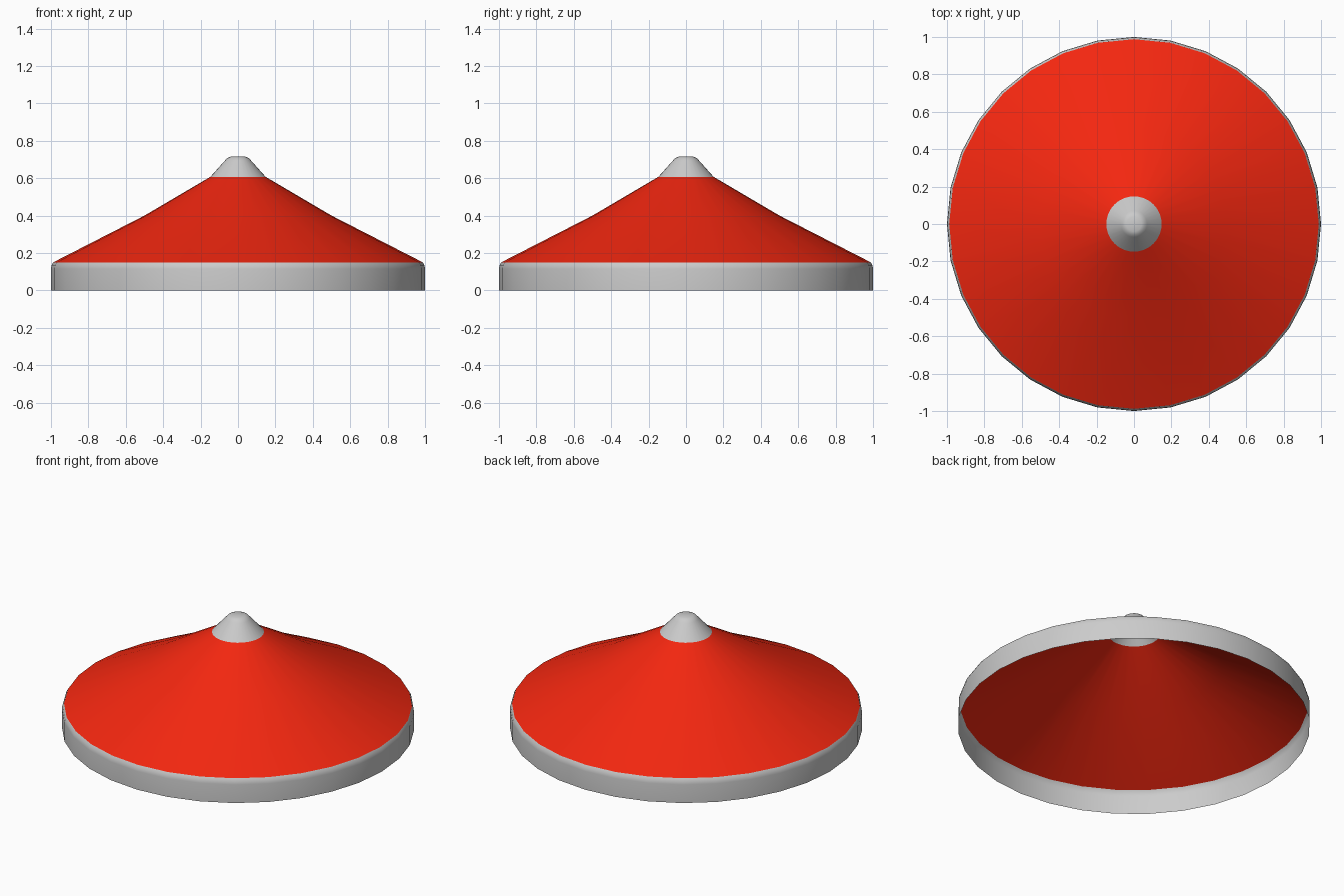
import bpy, bmesh
from math import pi, sin, cos

if "Cube" in bpy.data.objects:
    bpy.data.objects.remove(bpy.data.objects["Cube"])

SIDES = 32


def lathe(name, profile, color=None):
    """Revolve (radius, z) points around z as an open single-walled shell."""
    bm = bmesh.new()
    rings = []
    for r, z in profile:
        if r == 0:
            rings.append([bm.verts.new((0, 0, z))] * SIDES)
        else:
            rings.append([bm.verts.new((r * cos(2 * pi * i / SIDES),
                                        r * sin(2 * pi * i / SIDES), z))
                          for i in range(SIDES)])
    for low, high in zip(rings, rings[1:]):
        for i in range(SIDES):
            j = (i + 1) % SIDES
            corners = [low[i], low[j], high[j], high[i]]
            bm.faces.new(list(dict.fromkeys(corners)))
    for f in bm.faces:
        f.smooth = True
    mesh = bpy.data.meshes.new(name)
    bm.to_mesh(mesh)
    bm.free()
    obj = bpy.data.objects.new(name, mesh)
    bpy.context.collection.objects.link(obj)
    if color:
        mat = bpy.data.materials.new(name + "_paint")
        mat.diffuse_color = color
        mat.use_nodes = True
        mat.node_tree.nodes["Principled BSDF"].inputs["Base Color"].default_value = mat.diffuse_color
        mesh.materials.append(mat)
    return obj


# Upright band around the open bottom, with a slightly rolled-in top edge
lathe("rim_band", [(1, 0), (1, 0.115), (0.997, 0.135), (0.988, 0.15)])

# Slightly concave red cone
lathe("cone_shell", [(0.988, 0.15), (0.5, 0.4), (0.148, 0.607)],
      (0.9, 0.02, 0.005, 1))

# Small blunt cap on the peak
lathe("peak_cap", [(0.148, 0.607), (0.07, 0.694), (0.058, 0.707),
                   (0.04, 0.715), (0, 0.716)])
